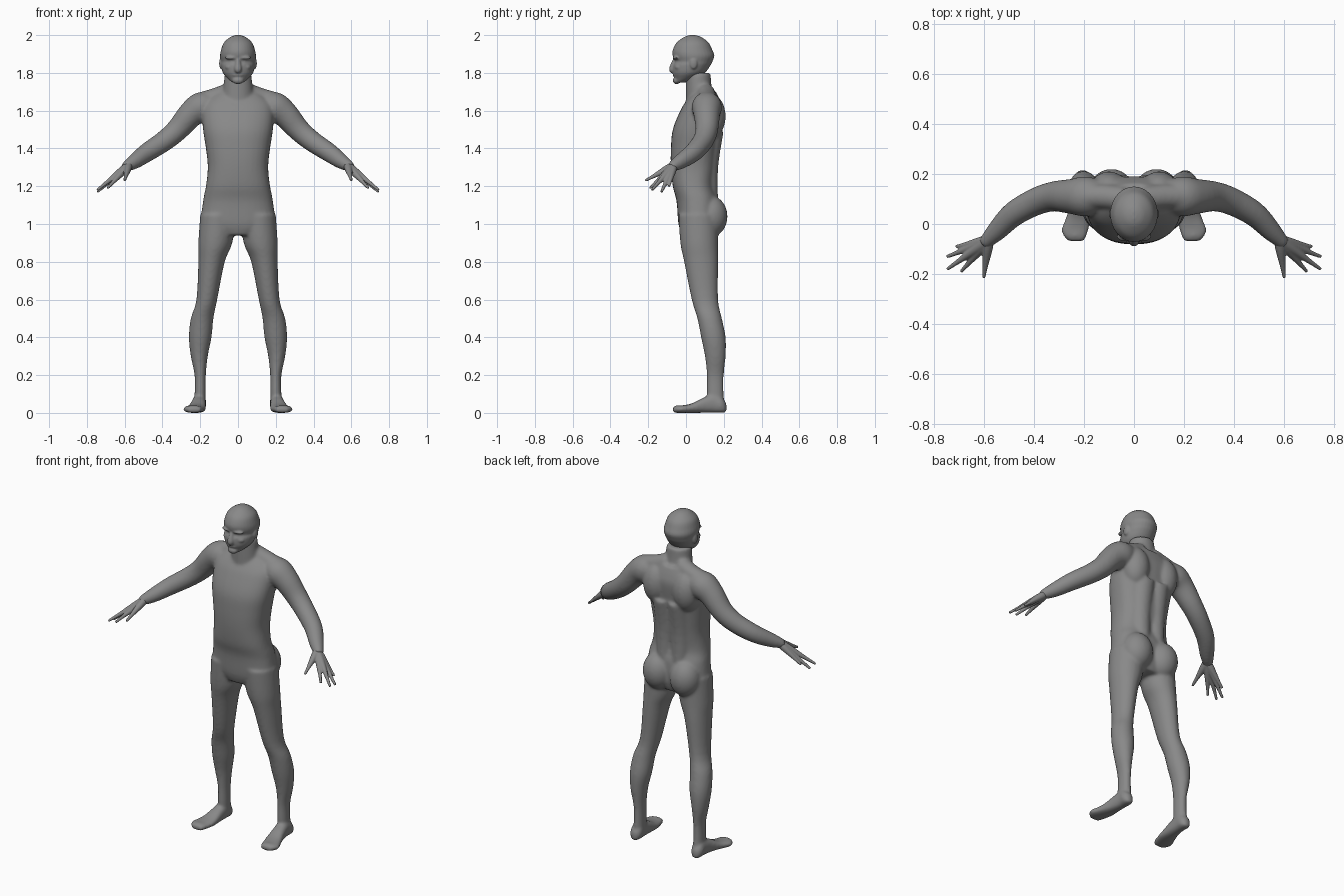
import bpy, bmesh, math
from mathutils import Vector, Matrix

cube = bpy.data.objects.get("Cube")
if cube:
    bpy.data.objects.remove(cube, do_unlink=True)

skin = bpy.data.materials.new("plain grey")
skin.use_nodes = True
grey = (0.25, 0.25, 0.25, 1)
skin.diffuse_color = grey
skin.node_tree.nodes["Principled BSDF"].inputs["Base Color"].default_value = grey

Y, Z = Vector((0, 1, 0)), Vector((0, 0, 1))
SIDES = 32
STEPS = 4


def smooth_rings(rings):
    """Curve through the rings (x, y, z, radius a, radius b)."""
    points = [Vector(ring) for ring in rings]
    points = [points[0]] + points + [points[-1]]
    result = []
    for p, q, r, s in zip(points, points[1:], points[2:], points[3:]):
        for step in range(STEPS):
            t = step / STEPS
            linear = r - p
            square = p * 2 - q * 5 + r * 4 - s
            cubic = q * 3 - p - r * 3 + s
            result.append(q + (linear * t + square * t ** 2 + cubic * t ** 3) / 2)
    return result + [points[-1]]


def bulge(value, power):
    return math.copysign(abs(value) ** (2 / power), value)


def sides_of(x):
    """Parts off the centre line are built on both sides."""
    return (1, -1) if x > 0 else (1,)


def loft(bm, rings, axis=None, up=Y, power=2):
    """Closed tube of oval rings, square to the axis or to the path."""
    rings = smooth_rings(rings)
    centres = [Vector(ring[:3]) for ring in rings]
    for side in sides_of(centres[0].x):
        loops = []
        for i, ring in enumerate(rings):
            ahead = centres[min(i + 1, len(rings) - 1)] - centres[max(i - 1, 0)]
            along = axis or ahead.normalized()
            across = up.cross(along).normalized()
            over = along.cross(across)
            loop = []
            for k in range(SIDES):
                angle = math.tau * k / SIDES
                point = (centres[i]
                         + across * max(ring[3], 0.003) * bulge(math.cos(angle), power)
                         + over * max(ring[4], 0.003) * bulge(math.sin(angle), power))
                loop.append(bm.verts.new((point.x * side, point.y, point.z)))
            loops.append(loop)
        for lower, upper in zip(loops, loops[1:]):
            for k in range(SIDES):
                n = (k + 1) % SIDES
                bm.faces.new((lower[k], lower[n], upper[n], upper[k]))
        bm.faces.new(loops[0][::-1])
        bm.faces.new(loops[-1])


def column(bm, rows, power=2):
    """Upright form from rows of height, inner, outer, front and back."""
    rings = [((inner + outer) / 2, (front + back) / 2, z,
              (outer - inner) / 2, (back - front) / 2)
             for z, inner, outer, front, back in rows]
    loft(bm, rings, axis=Z, power=power)


def centred_column(bm, rows, power=2):
    """Upright form on the centre line: height, half width, front, back."""
    column(bm, [(z, -wide, wide, front, back) for z, wide, front, back in rows], power)


def tube(bm, rows):
    """Round limb along a path of x, y, z and radius."""
    loft(bm, [(x, y, z, radius, radius) for x, y, z, radius in rows])


def blob(bm, centre, size):
    """Ellipsoid muscle or feature."""
    x, y, z = centre
    for side in sides_of(x):
        place = Matrix.Translation((x * side, y, z)) @ Matrix.Diagonal((*size, 1))
        bmesh.ops.create_uvsphere(bm, u_segments=SIDES, v_segments=SIDES // 2,
                                  radius=1, matrix=place)


def finish(bm, name, voxel, rounds):
    """Fuse the overlapping pieces into one soft skin."""
    bmesh.ops.recalc_face_normals(bm, faces=bm.faces)
    for face in bm.faces:
        face.smooth = True
    mesh = bpy.data.meshes.new(name)
    bm.to_mesh(mesh)
    bm.free()
    mesh.materials.append(skin)
    part = bpy.data.objects.new(name, mesh)
    bpy.context.collection.objects.link(part)
    fuse = part.modifiers.new("fuse", 'REMESH')
    fuse.mode = 'VOXEL'
    fuse.voxel_size = voxel
    fuse.use_smooth_shade = True
    soften = part.modifiers.new("soften", 'SMOOTH')
    soften.factor = 0.5
    soften.iterations = rounds


# Torso and neck
body = bmesh.new()
centred_column(body, [
    (.94, .1, -.02, .15), (1, .19, -.04, .17), (1.12, .185, -.05, .17),
    (1.2, .17, -.07, .15), (1.3, .16, -.08, .16), (1.4, .17, -.08, .17),
    (1.5, .185, -.07, .18), (1.6, .19, -.03, .19), (1.65, .17, 0, .18),
    (1.7, .11, .04, .16)], power=2.4)
centred_column(body, [(1.6, .09, 0, .17), (1.7, .08, 0, .14), (1.8, .07, 0, .13)])

# Shoulder blades, seat, spine muscles and shoulder slopes
blob(body, (.1, .13, 1.57), (.08, .08, .12))
blob(body, (.09, .13, 1.04), (.09, .09, .11))
tube(body, [(.05, .12, 1.1, .05), (.05, .11, 1.3, .06), (.05, .13, 1.5, .07)])
tube(body, [(.04, .1, 1.7, .05), (.12, .11, 1.67, .05), (.19, .11, 1.65, .05)])

# Arms
tube(body, [(.12, .11, 1.63, .06), (.19, .11, 1.62, .08), (.25, .11, 1.58, .07),
            (.32, .11, 1.5, .06), (.39, .09, 1.44, .055), (.48, .04, 1.38, .05),
            (.55, -.03, 1.33, .04), (.6, -.08, 1.3, .025)])

# Legs
column(body, [
    (.05, .17, .23, .12, .2), (.1, .17, .23, .11, .2), (.2, .17, .23, .11, .2),
    (.3, .16, .25, .1, .21), (.4, .14, .26, .08, .21), (.5, .13, .25, .06, .19),
    (.6, .11, .22, .03, .17), (.8, .07, .21, -.01, .17), (.9, .03, .21, -.03, .17),
    (1.05, .01, .2, -.04, .17)])

# Feet: distance back, inner edge, outer edge and height above the sole
foot = [(.215, .19, .22, .05), (.19, .17, .24, .08), (.15, .17, .24, .1),
        (.09, .17, .25, .08), (.03, .17, .27, .05), (-.02, .18, .29, .04),
        (-.05, .19, .28, .04), (-.07, .2, .26, .03)]
loft(body, [((inner + outer) / 2, y, top / 2, (outer - inner) / 2, top / 2)
            for y, inner, outer, top in foot], axis=-Y, up=Z, power=2.4)
finish(body, "body", .008, 10)

# Head
head = bmesh.new()
centred_column(head, [
    (1.75, .03, -.06, 0), (1.77, .055, -.06, .05), (1.8, .08, -.07, .1),
    (1.84, .09, -.07, .13), (1.86, .09, -.06, .14), (1.89, .095, -.07, .15),
    (1.92, .09, -.07, .14), (1.96, .075, -.05, .12), (1.99, .04, -.01, .08),
    (2, .01, .02, .05)])

# Nose, brows, eyes, cheeks, lips, chin and ears
tube(head, [(0, -.06, 1.87, .01), (0, -.07, 1.82, .02), (0, -.07, 1.8, .01)])
blob(head, (.03, -.05, 1.88), (.04, .02, .01))
blob(head, (.03, -.04, 1.86), (.015, .015, .01))
blob(head, (.04, -.03, 1.83), (.03, .03, .02))
blob(head, (0, -.06, 1.79), (.03, .01, .01))
blob(head, (0, -.05, 1.76), (.03, .02, .02))
blob(head, (.09, .04, 1.85), (.01, .02, .03))
finish(head, "head", .005, 5)

# Hands: fingers fan out from the wrist and taper, merging into the palm
hands = bmesh.new()
wrist = Vector((.58, -.065, 1.31))
tips = [(.69, -.19, 1.19), (.745, -.18, 1.18), (.745, -.13, 1.17),
        (.71, -.09, 1.2), (.6, -.215, 1.23)]
taper = [.022, .02, .015, .01, .007]
for tip in tips:
    tube(hands, [(*wrist.lerp(Vector(tip), i / (len(taper) - 1)), radius)
                 for i, radius in enumerate(taper)])
finish(hands, "hands", .004, 4)
